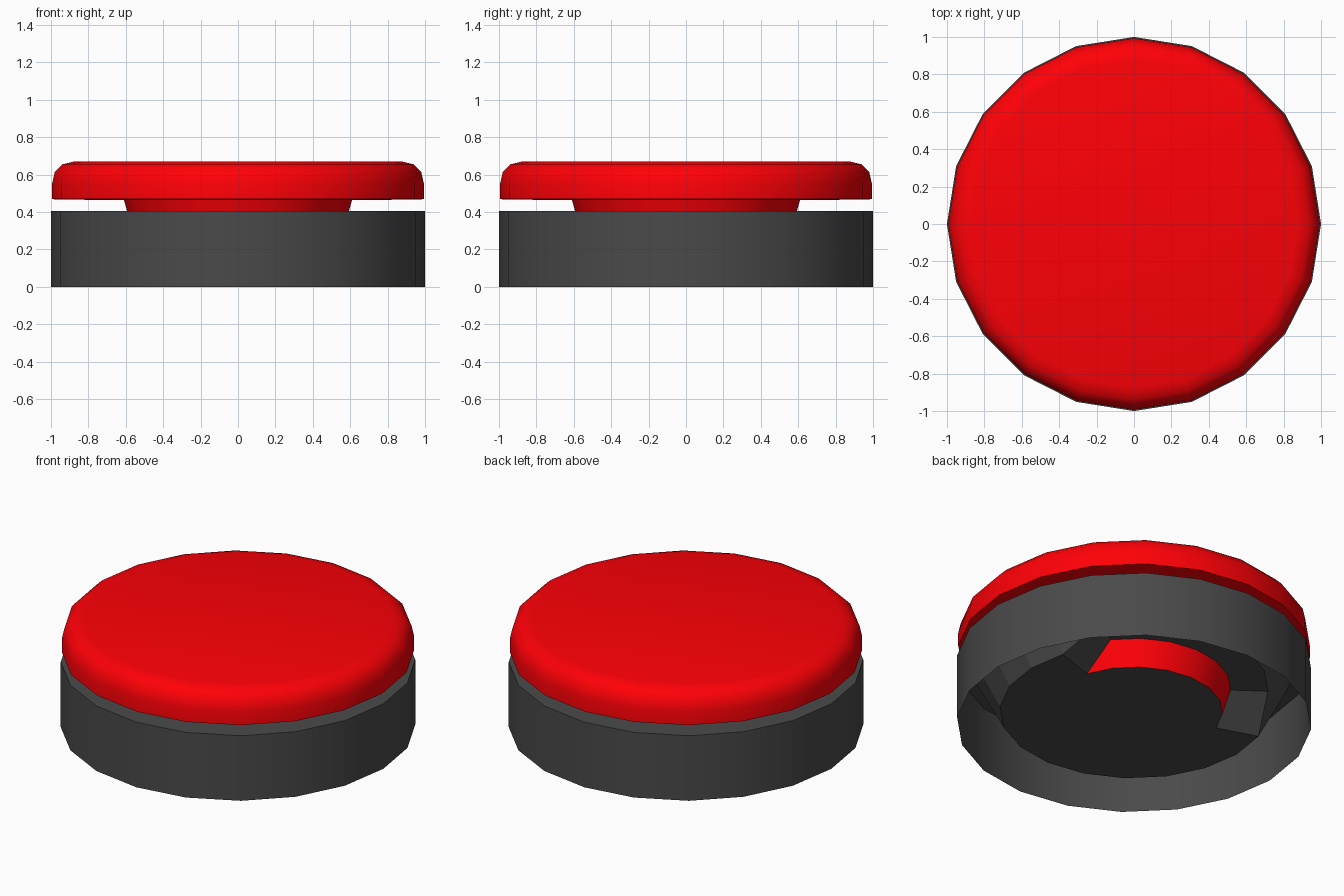
import bpy, bmesh, math

if "Cube" in bpy.data.objects:
    bpy.data.objects.remove(bpy.data.objects["Cube"])

SIDES = 20


def material(name, rgb):
    m = bpy.data.materials.new(name)
    m.diffuse_color = (*rgb, 1)
    m.use_nodes = True
    m.node_tree.nodes["Principled BSDF"].inputs["Base Color"].default_value = m.diffuse_color
    return m


def lathe(name, profile, mat, smooth, cap_first=False, cap_last=False):
    """Turn (radius, height) points; a height may be a function of the side index."""
    bm = bmesh.new()
    rings = []
    for r, z in profile:
        ring = []
        for i in range(SIDES):
            a = 2 * math.pi * i / SIDES
            h = z(i) if callable(z) else z
            ring.append(bm.verts.new((r * math.cos(a), r * math.sin(a), h)))
        rings.append(ring)
    for low, high in zip(rings, rings[1:]):
        for i in range(SIDES):
            j = (i + 1) % SIDES
            bm.faces.new((low[i], low[j], high[j], high[i]))
    if cap_first:
        bm.faces.new(rings[0][::-1])
    if cap_last:
        bm.faces.new(rings[-1])
    mesh = bpy.data.meshes.new(name)
    bm.to_mesh(mesh)
    bm.free()
    mesh.materials.append(mat)
    obj = bpy.data.objects.new(name, mesh)
    bpy.context.collection.objects.link(obj)
    bpy.ops.object.select_all(action='DESELECT')
    obj.select_set(True)
    bpy.context.view_layer.objects.active = obj
    bpy.ops.object.shade_smooth_by_angle(angle=math.radians(smooth))
    return obj


def floor_height(i):
    """Underside floor, raised into a recess around the back."""
    return 0.24 if 2 <= i <= 8 else 0.08


dark = material("dark_grey", (0.068, 0.068, 0.068))
red = material("red", (1.0, 0.0, 0.002))

# Base shell: outer wall and flat top around the neck
lathe("base", [(1.0, 0.0), (1.0, 0.405), (0.592, 0.405)], dark, 30)

# Underside tray: floor with a raised recess, flared side up to the base top
lathe("underside_tray", [(0.5, floor_height), (0.757, floor_height),
                         (0.925, 0.404)], dark, 15)

# Plate closing the bottom of the neck
lathe("bottom_plate", [(0.5, 0.08), (0.3, 0.08)], dark, 30, cap_last=True)

# Button: tapered neck, flat underside and rounded cap
lathe("button", [(0.5, 0.08), (0.61, 0.464), (0.75, 0.464), (0.994, 0.468),
                 (0.994, 0.55), (0.98, 0.612), (0.937, 0.655), (0.875, 0.67)],
      red, 50, cap_last=True)
